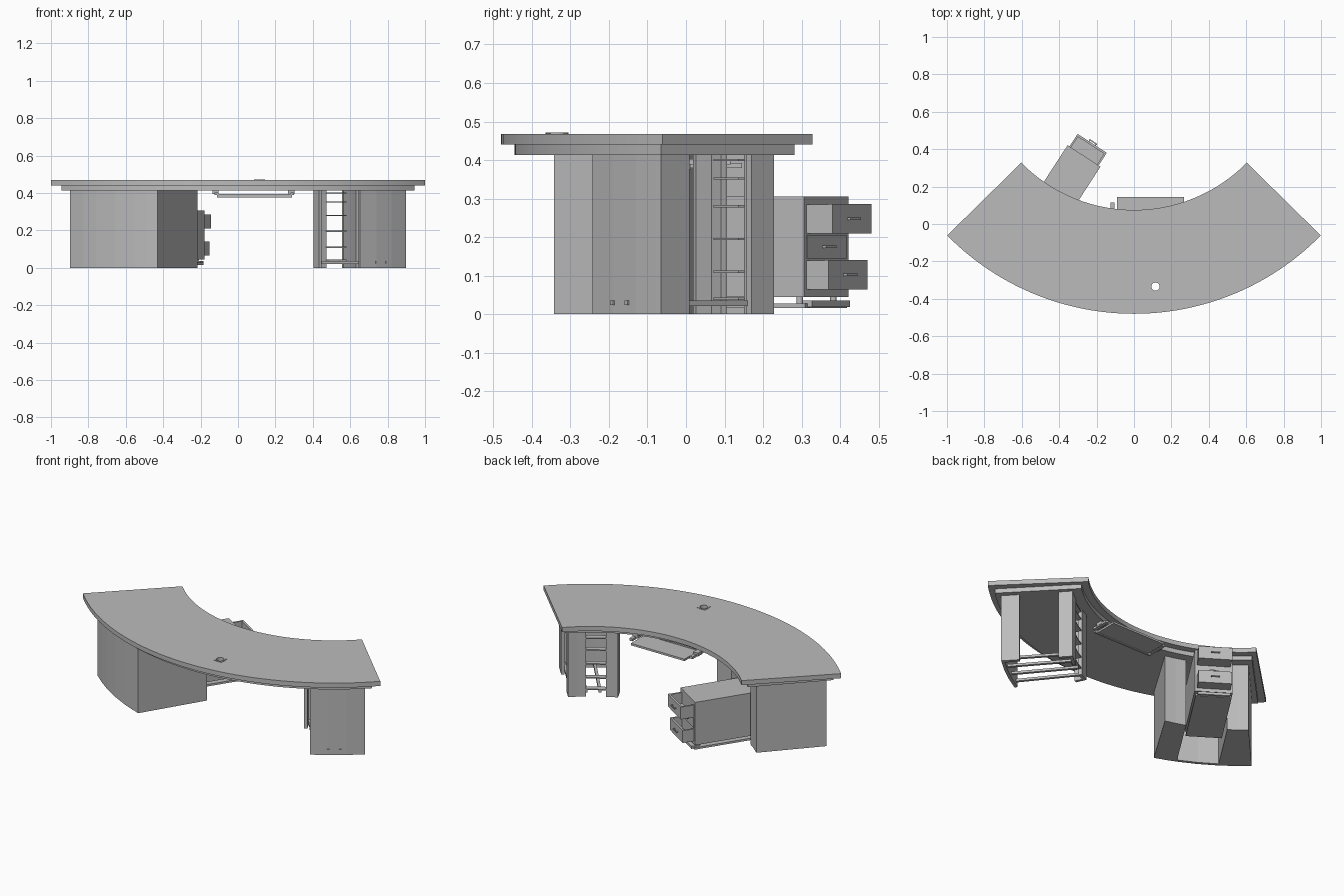
import bpy, bmesh, math
from mathutils import Matrix, Vector

if "Cube" in bpy.data.objects:
    bpy.data.objects.remove(bpy.data.objects["Cube"])

grey = bpy.data.materials.new("grey_laminate")
grey.use_nodes = True
grey.diffuse_color = (0.5, 0.5, 0.5, 1)
grey.node_tree.nodes["Principled BSDF"].inputs["Base Color"].default_value = (0.5, 0.5, 0.5, 1)

CENTRE_Y = 0.92        # centre of all the arcs
WALL_OUT, WALL_IN, THICK = 1.334, 0.937, 0.018
PED_TOP = 0.413


def finish(name, bm):
    bmesh.ops.recalc_face_normals(bm, faces=bm.faces)
    mesh = bpy.data.meshes.new(name)
    bm.to_mesh(mesh)
    bm.free()
    mesh.materials.append(grey)
    ob = bpy.data.objects.new(name, mesh)
    bpy.context.collection.objects.link(ob)
    return ob


def polar(r, deg):
    a = math.radians(deg)
    return Vector((r * math.sin(a), CENTRE_Y - r * math.cos(a), 0))


def sector(name, r_out, r_in, a0, a1, z0, z1, n=1, inner=None):
    """Ring piece between two radii; the inner arc may have its own angles."""
    b0, b1 = inner or (a0, a1)
    pts = [polar(r_out, a0 + (a1 - a0) * i / n) for i in range(n + 1)]
    pts += [polar(r_in, b1 + (b0 - b1) * i / n) for i in range(n + 1)]
    bm = bmesh.new()
    face = bm.faces.new([bm.verts.new((p.x, p.y, z0)) for p in pts])
    top = bmesh.ops.extrude_face_region(bm, geom=[face])["geom"]
    verts = [v for v in top if isinstance(v, bmesh.types.BMVert)]
    bmesh.ops.translate(bm, verts=verts, vec=(0, 0, z1 - z0))
    return finish(name, bm)


def box(name, centre, size, deg=0):
    bm = bmesh.new()
    bmesh.ops.create_cube(bm, size=1, matrix=Matrix.Diagonal((*size, 1)))
    ob = finish(name, bm)
    ob.location = centre
    ob.rotation_euler.z = math.radians(deg)
    return ob


def cylinder(name, centre, radius, depth, sides=24):
    bm = bmesh.new()
    bmesh.ops.create_cone(bm, cap_ends=True, segments=sides, radius1=radius,
                          radius2=radius, depth=depth)
    ob = finish(name, bm)
    ob.location = centre
    return ob


def activate(ob):
    bpy.ops.object.select_all(action="DESELECT")
    ob.select_set(True)
    bpy.context.view_layer.objects.active = ob


# Curved top and the smaller plate below it, with a cable hole through both
HOLE = (0.115, -0.335)
top = sector("desk_top", 1.4, 0.845, -45.5, 45.5, 0.44, 0.468, 48)
under = sector("under_plate", 1.365, 0.885, -43.8, 43.8, PED_TOP, 0.44, 48)
ring = cylinder("grommet_ring", (*HOLE, 0.468), 0.03, 0.006)
cutter = cylinder("hole_cutter", (*HOLE, 0.44), 0.022, 0.2)
for ob in (top, under, ring):
    mod = ob.modifiers.new("hole", "BOOLEAN")
    mod.operation = "DIFFERENCE"
    mod.solver = "EXACT"
    mod.object = cutter
    activate(ob)
    bpy.ops.object.modifier_apply(modifier=mod.name)
    bpy.ops.object.shade_smooth_by_angle()
bpy.data.objects.remove(cutter)
for i in range(4):
    a = math.radians(45 + 90 * i)
    cylinder("grommet_tab", (HOLE[0] + 0.031 * math.cos(a), HOLE[1] + 0.031 * math.sin(a), 0.468),
             0.006, 0.005, 10)

# Drawer pedestal: two filled sides, a slot between them and a curved back wall
sector("drawer_pedestal_inner_side", WALL_OUT, WALL_IN, -18.8, -24.5, 0, PED_TOP, 2, (-13.3, -21))
sector("drawer_pedestal_outer_side", WALL_OUT, WALL_IN, -34.5, -42.4, 0, PED_TOP, 2, (-35.2, -42.4))
sector("drawer_pedestal_back_wall", WALL_OUT, WALL_OUT - THICK, -24.5, -34.5, 0, PED_TOP, 2)

# Rack pedestal: curved outer wall, short end returns and two stiles
sector("rack_outer_wall", WALL_OUT, WALL_OUT - THICK, 29.3, 42.4, 0, PED_TOP, 3)
sector("rack_outer_return", WALL_OUT, 1.233, 41.5, 42.4, 0, PED_TOP)
sector("rack_inner_return", 1.016, WALL_IN, 41.3, 42.4, 0, PED_TOP)
sector("rack_knee_return", 1.0, WALL_IN, 25.6, 26.6, 0, PED_TOP)
sector("rack_knee_stile", WALL_IN + THICK, WALL_IN, 25.6, 29.7, 0, PED_TOP, 2)
sector("rack_end_stile", WALL_IN + THICK, WALL_IN, 36.3, 42.4, 0, PED_TOP, 2)
for z in (0.04, 0.11, 0.195, 0.28, 0.352, 0.4):
    sector("rack_shelf", 0.975, WALL_IN + 0.003, 29.5, 36.5, z - 0.003, z + 0.003, 2)

# Slatted floor of the rack
for i in range(4):
    f = (i + 0.15) / 3.3
    p, q = polar(1.32, 29.8 + 12 * f), polar(0.945, 26.2 + 15.6 * f)
    d = q - p
    box("rack_floor_slat", (*((p + q) / 2).xy, 0.028), (d.length, 0.016, 0.014),
        math.degrees(math.atan2(d.y, d.x)))

# Small sockets on the outer wall
for a in (33.7, 36.5):
    box("socket", (*polar(WALL_OUT, a).xy, 0.03), (0.014, 0.008, 0.012), a)

# Keyboard tray with hanging rails
box("keyboard_tray", (0.088, 0.073, 0.386), (0.36, 0.145, 0.012))
box("tray_front_lip", (0.088, 0.006, 0.385), (0.4, 0.012, 0.02))
for x in (-0.115, 0.29):
    box("tray_rail", (x, 0.06, 0.396), (0.02, 0.11, 0.014))
    box("tray_hanger", (x - 0.005, 0.06, 0.405), (0.034, 0.04, 0.02))

# Drawer cabinet, placed in its own turned frame (u across, v outward from its front)
TURN = -33
FRONT = Vector((-0.267, 0.364, 0))
SPIN = Matrix.Rotation(math.radians(TURN), 4, "Z")


def cab(name, u, v, z, size):
    c = FRONT + SPIN @ Vector((u, v, 0))
    return box(name, (c.x, c.y, z), size, TURN)


cab("drawer_cabinet", 0, -0.225, 0.175, (0.21, 0.45, 0.26))
cab("cabinet_base", 0, -0.225, 0.022, (0.2, 0.45, 0.012))
cab("base_lip", 0, 0.0, 0.027, (0.18, 0.03, 0.016))
for u in (-0.08, 0.08):
    for v in (-0.4, -0.03):
        c = FRONT + SPIN @ Vector((u, v, 0))
        cylinder("cabinet_foot", (c.x, c.y, 0.037), 0.008, 0.02, 12)


def handle(v, z):
    cab("drawer_handle", 0, v + 0.009, z, (0.05, 0.006, 0.006))
    for u in (-0.02, 0.02):
        cab("handle_post", u, v + 0.003, z, (0.006, 0.01, 0.006))


# Two pulled-out drawers, open on top, and a closed one between them
for z, out in ((0.2475, 0.08), (0.1025, 0.068)):
    cab("drawer_front", 0, out - 0.006, z, (0.186, 0.012, 0.076))
    cab("drawer_bottom", 0, out / 2, z - 0.034, (0.18, out, 0.008))
    for u in (-0.088, 0.088):
        cab("drawer_side", u, out / 2, z, (0.01, out, 0.074))
    handle(out, z)
cab("closed_drawer_front", 0, 0.001, 0.175, (0.186, 0.004, 0.06))
handle(0.003, 0.175)
